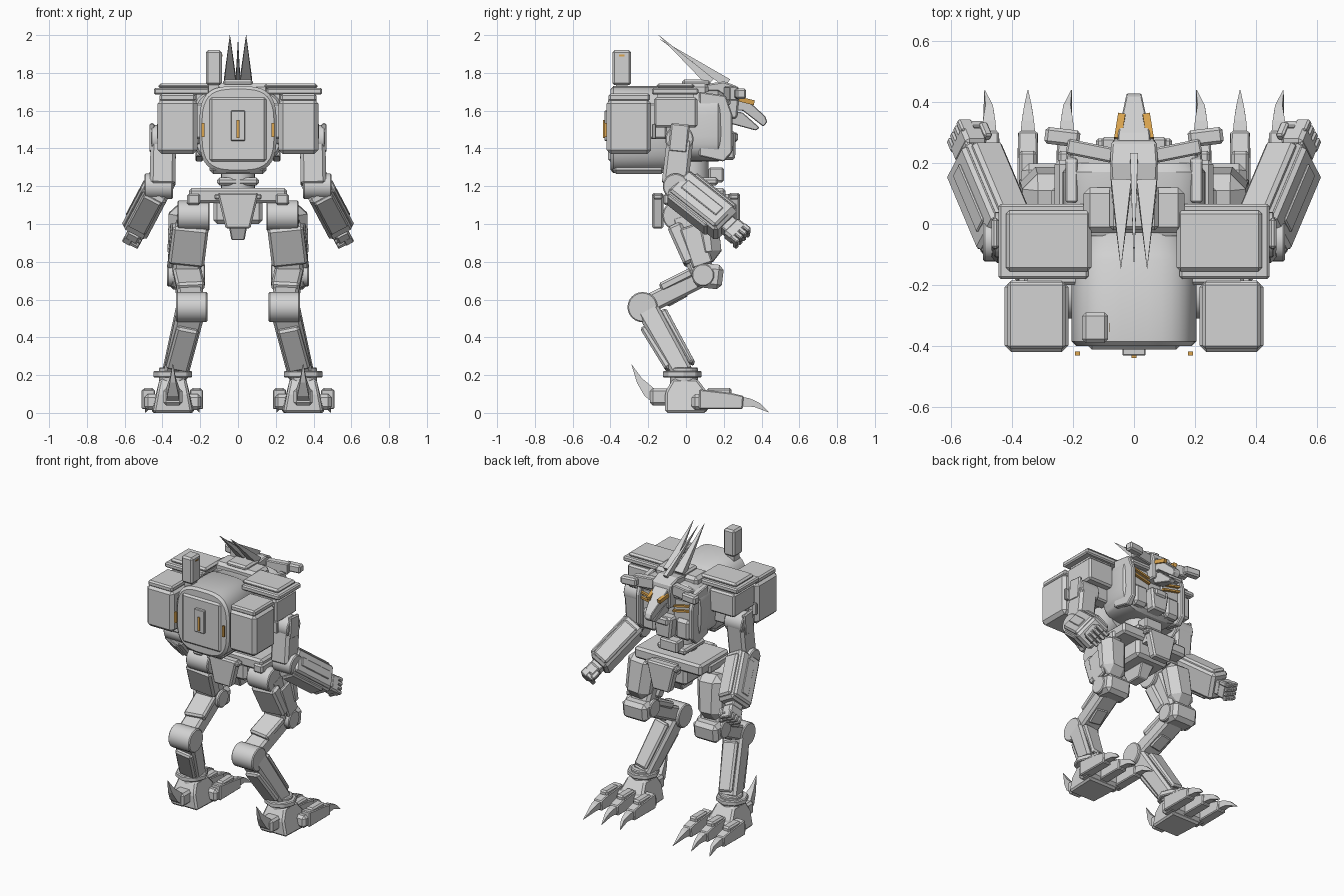
import bpy, bmesh, math
from mathutils import Vector, Matrix

def material(name, rgb):
    m = bpy.data.materials.new(name)
    m.diffuse_color = (*rgb, 1)
    return m

GREY = material("armour grey", (0.65, 0.65, 0.65))
ORANGE = material("glow orange", (0.72, 0.38, 0.08))
I3 = Matrix.Identity(3)

def finish(bm, name, mat=GREY, mirror=False, bevel=0.0, smooth=False):
    """Geometry is in world space, so a mirror modifier gives the left side."""
    bmesh.ops.recalc_face_normals(bm, faces=bm.faces)
    if bevel:
        edges = [e for e in bm.edges if e.calc_face_angle(0) > 0.5]
        bmesh.ops.bevel(bm, geom=edges, offset=bevel, segments=1, affect='EDGES', clamp_overlap=True)
    me = bpy.data.meshes.new(name)
    bm.to_mesh(me)
    bm.free()
    me.materials.append(mat)
    ob = bpy.data.objects.new(name, me)
    bpy.context.collection.objects.link(ob)
    if mirror:
        ob.modifiers.new("mirror", 'MIRROR').use_axis[0] = True
    if smooth:
        bpy.ops.object.select_all(action='DESELECT')
        ob.select_set(True)
        bpy.context.view_layer.objects.active = ob
        bpy.ops.object.shade_smooth_by_angle(angle=math.radians(32))

def box(name, c, s, rot=I3, bevel=0.01, top=(1, 1), mirror=False, mat=GREY):
    """Box with its top face scaled by top."""
    bm = bmesh.new()
    bmesh.ops.create_cube(bm, size=1)
    for v in bm.verts:
        k = top if v.co.z > 0 else (1, 1)
        v.co = Vector(c) + rot @ Vector((v.co.x * s[0] * k[0], v.co.y * s[1] * k[1], v.co.z * s[2]))
    finish(bm, name, mat, mirror, bevel)

def span(name, x, y, z, **kw):
    """Box from its ranges."""
    box(name, [(a + b) / 2 for a, b in (x, y, z)], [b - a for a, b in (x, y, z)], **kw)

def beam(name, p0, p1, w, d, end=(1, 1), **kw):
    """Box running from p0 to p1."""
    p0, p1 = Vector(p0), Vector(p1)
    z = (p1 - p0).normalized()
    x = (Vector((1, 0, 0)) - z * z.x).normalized()
    y = z.cross(x)
    box(name, (p0 + p1) / 2, (w, d, (p1 - p0).length), Matrix((x, y, z)).transposed(), top=end, **kw)

def slab(name, pts, x=0.0, mirror=False, bevel=0.0, mat=GREY, tip_x=None):
    """Side profile of (y, z, half width) points about the plane x."""
    bm = bmesh.new()
    cx = [tip_x if tip_x is not None and h < 0.002 else x for y, z, h in pts]
    l = [bm.verts.new((c - p[2], p[0], p[1])) for c, p in zip(cx, pts)]
    r = [bm.verts.new((c + p[2], p[0], p[1])) for c, p in zip(cx, pts)]
    bm.faces.new(l)
    bm.faces.new(r[::-1])
    for i in range(len(pts)):
        j = (i + 1) % len(pts)
        bm.faces.new((l[i], r[i], r[j], l[j]))
    finish(bm, name, mat, mirror, bevel)

def cyl(name, c, r, length, axis='X', seg=24, mirror=False, bevel=0.006):
    bm = bmesh.new()
    rot = {'X': Matrix.Rotation(math.pi / 2, 4, 'Y'), 'Z': Matrix.Identity(4)}[axis]
    bmesh.ops.create_cone(bm, cap_ends=True, segments=seg, radius1=r, radius2=r,
                          depth=length, matrix=Matrix.Translation(c) @ rot)
    finish(bm, name, GREY, mirror, bevel, smooth=seg > 12)

def spike(name, base, tip, w, d, **kw):
    beam(name, base, tip, w, d, end=(0.02, 0.02), bevel=0, **kw)

def hull(name, rx, zc, rz, rings, power=0.6, n=36):
    """Rounded-square sections through (y, scale) rings."""
    bm = bmesh.new()
    loops = []
    for y, k in rings:
        loop = []
        for i in range(n):
            a = 2 * math.pi * (i + 0.5) / n
            c, s = math.cos(a), math.sin(a)
            loop.append(bm.verts.new((k * rx * math.copysign(abs(c) ** power, c), y, zc + k * rz * math.copysign(abs(s) ** power, s))))
        loops.append(loop)
    for a, b in zip(loops, loops[1:]):
        for i in range(n):
            bm.faces.new((a[i], a[(i + 1) % n], b[(i + 1) % n], b[i]))
    bm.faces.new(loops[0])
    bm.faces.new(loops[-1][::-1])
    finish(bm, name, smooth=True)

# Torso and back unit
hull("back_drum", 0.205, 1.50, 0.23, [(-0.40, 0.93), (-0.385, 1), (-0.12, 1), (-0.10, 0.95), (-0.03, 0.9)])
hull("chest", 0.235, 1.52, 0.19, [(-0.04, 0.95), (-0.02, 1), (0.17, 1), (0.20, 0.9)], 0.5)
span("lower_back_block", (-0.15, 0.15), (-0.39, -0.11), (1.265, 1.36), bevel=0.02)
span("back_hatch", (-0.15, 0.15), (-0.412, -0.38), (1.33, 1.67), bevel=0.012)
span("back_lamp_base", (-0.038, 0.038), (-0.432, -0.40), (1.44, 1.60), bevel=0.004)
span("back_lamp", (-0.008, 0.008), (-0.44, -0.431), (1.455, 1.55), bevel=0, mat=ORANGE)
span("side_lamp", (0.177, 0.193), (-0.432, -0.419), (1.46, 1.535), bevel=0, mirror=True, mat=ORANGE)
span("back_pod", (0.215, 0.425), (-0.42, -0.185), (1.37, 1.66), bevel=0.022, mirror=True)
span("pod_lid", (0.225, 0.415), (-0.41, -0.19), (1.65, 1.69), bevel=0.01, mirror=True)
span("pod_link", (0.18, 0.36), (-0.20, -0.10), (1.45, 1.64), bevel=0.01, mirror=True)
span("pod_side_rib", (0.40, 0.43), (-0.18, -0.16), (1.45, 1.53), bevel=0.004, mirror=True)
span("antenna_box", (-0.17, -0.085), (-0.39, -0.29), (1.735, 1.92), bevel=0.012)
span("antenna_foot", (-0.155, -0.10), (-0.37, -0.31), (1.69, 1.75), bevel=0)
span("antenna_lamp", (-0.081, -0.079), (-0.355, -0.325), (1.888, 1.898), bevel=0, mat=ORANGE)

# Shoulder armour
span("shoulder_box", (0.22, 0.415), (-0.17, 0.06), (1.51, 1.67), bevel=0.012, mirror=True)
span("shoulder_plate", (0.15, 0.445), (-0.18, 0.065), (1.685, 1.72), bevel=0.008, mirror=True)
span("shoulder_top_plate", (0.14, 0.42), (-0.155, 0.045), (1.715, 1.745), bevel=0.012, mirror=True)
span("shoulder_neck", (0.23, 0.40), (-0.15, 0.04), (1.66, 1.69), bevel=0, mirror=True)
span("collar", (-0.165, 0.165), (-0.03, 0.12), (1.66, 1.745), bevel=0.02)
span("collar_ridge", (-0.08, 0.08), (-0.02, 0.13), (1.73, 1.765), bevel=0.012)

# Chest front: cheeks, vents and jaw
slab("chest_cheek", [(0.07, 1.36, 0.02), (0.2, 1.33, 0.02), (0.245, 1.38, 0.015), (0.245, 1.58, 0.015),
                     (0.21, 1.68, 0.02), (0.07, 1.70, 0.02)], x=0.205, mirror=True, bevel=0.006)
span("vent_back", (0.05, 0.19), (0.18, 0.212), (1.46, 1.62), bevel=0.008, mirror=True)
for i in range(2):
    beam("vent_glow", (0.055, 0.22, 1.53 + 0.035 * i), (0.192, 0.22, 1.56 + 0.035 * i), 0.013, 0.02, bevel=0, mirror=True, mat=ORANGE)
span("vent_brow", (0.05, 0.21), (0.18, 0.235), (1.625, 1.66), bevel=0.01, mirror=True)
span("chest_lower_plate", (0.075, 0.185), (0.17, 0.235), (1.345, 1.49), bevel=0.02, mirror=True)
box("jaw_block", (0, 0.215, 1.415), (0.11, 0.09, 0.15), top=(1.35, 1.1), bevel=0.012)
box("jaw_tip", (0, 0.24, 1.46), (0.09, 0.07, 0.05), bevel=0.01)
beam("sensor_arm", (0.07, 0.225, 1.69), (0.22, 0.255, 1.69), 0.05, 0.075, bevel=0.006, mirror=True)
box("sensor_box", (0.235, 0.285, 1.69), (0.115, 0.055, 0.055), Matrix.Rotation(0.12, 3, 'Z'), bevel=0.01, mirror=True)

# Head
slab("head", [(0.1, 1.74, 0.075), (0.2, 1.755, 0.08), (0.27, 1.73, 0.075), (0.28, 1.66, 0.07), (0.27, 1.56, 0.06),
              (0.15, 1.55, 0.07)], bevel=0.008)
slab("snout", [(0.25, 1.715, 0.055), (0.30, 1.68, 0.052), (0.42, 1.57, 0.026), (0.43, 1.54, 0.024), (0.41, 1.515, 0.022),
               (0.30, 1.60, 0.05), (0.25, 1.60, 0.055)], bevel=0.004)
slab("lower_jaw", [(0.24, 1.60, 0.045), (0.30, 1.59, 0.04), (0.39, 1.51, 0.022), (0.37, 1.495, 0.02), (0.24, 1.53, 0.04)], bevel=0.004)
beam("eye", (0.053, 0.28, 1.662), (0.04, 0.36, 1.642), 0.024, 0.026, bevel=0, mirror=True, mat=ORANGE)
spike("side_horn", (0.042, 0.13, 1.75), (0.043, -0.145, 2.0), 0.066, 0.05, mirror=True)
spike("centre_horn", (0, 0.22, 1.745), (0, -0.14, 1.98), 0.026, 0.05)

# Waist and pelvis
cyl("waist", (0, 0.03, 1.26), 0.09, 0.18, 'Z')
span("waist_block", (-0.11, 0.11), (-0.06, 0.17), (1.205, 1.245), bevel=0.012)
span("waist_front", (-0.07, 0.07), (0.12, 0.20), (1.22, 1.30), bevel=0.01)
span("pelvis", (-0.26, 0.26), (-0.11, 0.21), (1.11, 1.19), bevel=0.015)
span("pelvis_core", (-0.13, 0.13), (-0.10, 0.19), (1.0, 1.13), bevel=0.02)
slab("crotch", [(-0.06, 1.0, 0.05), (0.14, 1.0, 0.05), (0.09, 0.915, 0.035), (-0.02, 0.915, 0.035)], bevel=0.006)
for nm, y in (("back_flap", -0.15), ("front_flap", 0.255)):
    box(nm, (0, y, 1.07), (0.13, 0.06, 0.19), top=(1.7, 1), bevel=0.01)
    box(nm + "_rim", (0, y, 1.145), (0.25, 0.05, 0.03), bevel=0.008)
span("flap_bridge", (-0.09, 0.09), (0.19, 0.24), (1.09, 1.16), bevel=0)
span("pelvis_side", (0.20, 0.27), (-0.12, 0.12), (1.10, 1.16), bevel=0.01, mirror=True)

# Legs
M = dict(mirror=True)
cyl("hip_joint", (0.235, -0.045, 1.045), 0.08, 0.17, **M)
beam("thigh", (0.245, -0.02, 1.05), (0.275, 0.09, 0.73), 0.15, 0.13, bevel=0.018, **M)
beam("thigh_back_plate", (0.25, -0.06, 0.99), (0.275, 0.03, 0.79), 0.19, 0.08, bevel=0.014, **M)
beam("thigh_guard", (0.265, 0.085, 1.10), (0.285, 0.13, 0.80), 0.20, 0.15, end=(0.9, 0.85), bevel=0.05, **M)
beam("thigh_outer_plate", (0.345, 0.02, 0.99), (0.36, 0.09, 0.78), 0.025, 0.11, bevel=0.008, **M)
box("knee", (0.275, 0.12, 0.725), (0.19, 0.15, 0.13), Matrix.Rotation(-0.12, 3, 'X'), bevel=0.025, **M)
cyl("knee_joint", (0.275, 0.09, 0.73), 0.06, 0.20, **M)
beam("middle_leg", (0.27, 0.08, 0.715), (0.245, -0.22, 0.565), 0.135, 0.10, bevel=0.014, **M)
beam("middle_leg_plate", (0.27, 0.04, 0.75), (0.25, -0.13, 0.665), 0.15, 0.05, bevel=0.012, **M)
beam("middle_leg_under", (0.265, 0.0, 0.635), (0.25, -0.10, 0.58), 0.09, 0.04, bevel=0.008, **M)
cyl("hock_joint", (0.245, -0.23, 0.56), 0.08, 0.165, **M)
beam("lower_leg", (0.25, -0.205, 0.55), (0.335, -0.01, 0.20), 0.15, 0.12, end=(0.88, 0.9), bevel=0.016, **M)
beam("shin_plate", (0.265, -0.12, 0.54), (0.33, 0.035, 0.26), 0.11, 0.04, end=(0.9, 0.8), bevel=0.012, **M)
beam("calf_plate", (0.265, -0.22, 0.45), (0.325, -0.085, 0.23), 0.12, 0.045, bevel=0.012, **M)
cyl("ankle_ring", (0.345, -0.02, 0.205), 0.105, 0.035, 'Z', seg=8, **M)
cyl("ankle", (0.345, -0.01, 0.19), 0.075, 0.10, 'Z', seg=12, **M)

# Feet with three clawed toes and a heel spur
slab("foot", [(-0.11, 0.0, 0.105), (0.11, 0.0, 0.115), (0.12, 0.10, 0.09), (0.06, 0.18, 0.07), (-0.07, 0.18, 0.07),
              (-0.11, 0.11, 0.085)], x=0.345, bevel=0.012, **M)
span("foot_bar", (0.195, 0.495), (0.03, 0.13), (0.015, 0.10), bevel=0.018, **M)
for x, tip in ((0.22, 0.205), (0.348, 0.348), (0.475, 0.49)):
    slab("toe", [(0.07, 0.02, 0.035), (0.30, 0.02, 0.033), (0.305, 0.09, 0.031), (0.24, 0.105, 0.033), (0.07, 0.125, 0.035)],
         x=x, bevel=0.006, **M)
    box("toe_cap", (x, 0.175, 0.11), (0.058, 0.13, 0.045), bevel=0.01, **M)
    slab("toe_claw", [(0.28, 0.035, 0.026), (0.36, 0.032, 0.017), (0.44, 0.002, 0.001), (0.39, 0.052, 0.012),
                      (0.34, 0.076, 0.02), (0.28, 0.088, 0.026)], x=x, tip_x=tip, **M)
span("heel", (0.295, 0.395), (-0.19, -0.08), (0.04, 0.13), bevel=0.014, **M)
slab("heel_spur", [(-0.17, 0.05, 0.036), (-0.22, 0.09, 0.03), (-0.26, 0.16, 0.016), (-0.29, 0.26, 0.001),
                   (-0.235, 0.185, 0.016), (-0.17, 0.13, 0.036)], x=0.345, **M)

# Upper arms
cyl("shoulder_joint", (0.39, -0.035, 1.45), 0.075, 0.14, **M)
span("shoulder_axle", (0.20, 0.40), (-0.08, 0.01), (1.42, 1.53), bevel=0.01, **M)
beam("upper_arm", (0.395, -0.03, 1.46), (0.40, -0.06, 1.20), 0.135, 0.14, bevel=0.018, **M)
beam("upper_arm_plate", (0.455, -0.03, 1.53), (0.455, -0.045, 1.38), 0.025, 0.10, bevel=0.008, **M)
cyl("elbow", (0.42, -0.055, 1.20), 0.068, 0.15, **M)

# Forearms and hands share one tilted and splayed frame
FR = Matrix.Rotation(math.radians(-28), 3, 'Y') @ Matrix.Rotation(math.radians(48), 3, 'X')

def arm_box(name, off, size, **kw):
    box(name, Vector((0.468, 0.085, 1.10)) + FR @ Vector(off), size, FR, mirror=True, **kw)

arm_box("forearm", (0, 0, 0), (0.14, 0.18, 0.36), bevel=0.018)
arm_box("forearm_top_plate", (0, 0.09, -0.01), (0.11, 0.035, 0.30), bevel=0.012)
arm_box("forearm_outer_plate", (0.068, 0, 0), (0.03, 0.16, 0.33), bevel=0.012)
arm_box("forearm_outer_rib", (0.082, 0.0, 0.0), (0.014, 0.06, 0.25), bevel=0.004)
arm_box("forearm_under_plate", (0, -0.09, 0.02), (0.11, 0.03, 0.28), bevel=0.01)
arm_box("wrist", (0, 0, -0.19), (0.08, 0.09, 0.05), bevel=0.006)
arm_box("palm", (0, 0, -0.235), (0.08, 0.115, 0.07), bevel=0.012)
for i in range(4):
    arm_box("finger", (0.015, -0.045 + 0.03 * i, -0.275), (0.05, 0.026, 0.05), bevel=0.006)
    arm_box("finger_tip", (-0.025, -0.045 + 0.03 * i, -0.28), (0.055, 0.024, 0.028), bevel=0.005)
arm_box("thumb", (-0.045, 0.05, -0.25), (0.03, 0.03, 0.06), bevel=0.006)
